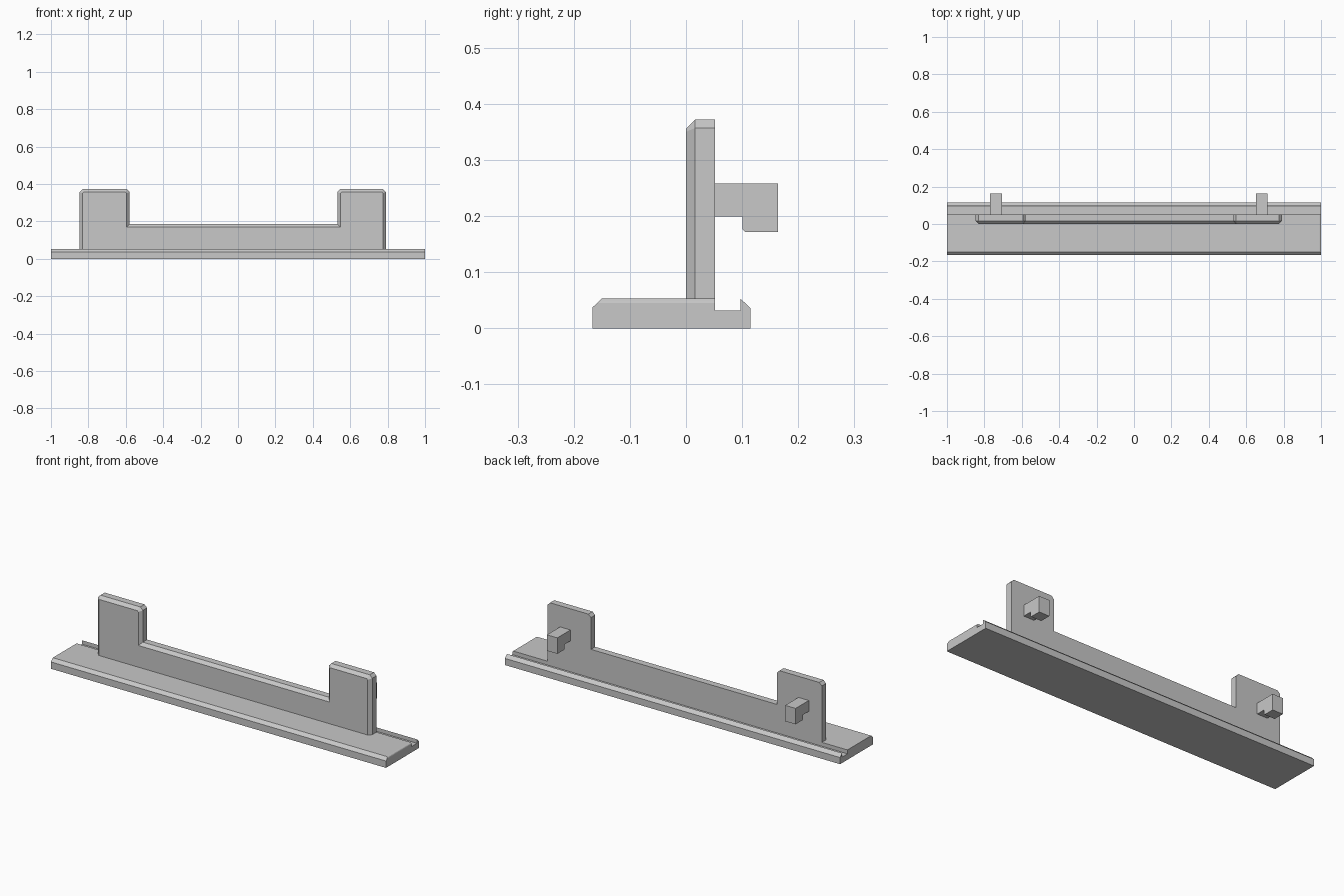
import bpy
import bmesh
from mathutils import Vector

cube = bpy.data.objects.get("Cube")
if cube:
    bpy.data.objects.remove(cube, do_unlink=True)

grey = bpy.data.materials.new("plain grey")
grey.use_nodes = True
colour = (0.58, 0.58, 0.58, 1)
grey.diffuse_color = colour
grey.node_tree.nodes["Principled BSDF"].inputs["Base Color"].default_value = colour


def prism(points, direction):
    """Extrude a closed 3D outline; return the mesh and its starting cap."""
    bm = bmesh.new()
    cap = bm.faces.new([bm.verts.new(p) for p in points])
    ext = bmesh.ops.extrude_face_region(bm, geom=[cap], use_keep_orig=True)
    verts = [g for g in ext["geom"] if isinstance(g, bmesh.types.BMVert)]
    bmesh.ops.translate(bm, verts=verts, vec=Vector(direction))
    bmesh.ops.recalc_face_normals(bm, faces=bm.faces)
    return bm, cap


def finish(bm, name):
    mesh = bpy.data.meshes.new(name)
    bm.to_mesh(mesh)
    bm.free()
    mesh.materials.append(grey)
    obj = bpy.data.objects.new(name, mesh)
    bpy.context.collection.objects.link(obj)
    return obj


# Base strip: chamfered front, groove and chamfered lip behind
base_profile = [
    (-0.167, 0), (0.115, 0), (0.115, 0.036), (0.097, 0.053), (0.097, 0.032),
    (0.052, 0.032), (0.052, 0.053), (-0.15, 0.053), (-0.167, 0.037),
]
bm, _ = prism([(-1, y, z) for y, z in base_profile], (2, 0, 0))
# Softened top edge at the left end
edge = [e for e in bm.edges
        if all(v.co.x > 0.99 and v.co.z > 0.05 and v.co.y < 0.06 for v in e.verts)]
bmesh.ops.bevel(bm, geom=edge, offset=0.008, segments=3, profile=0.5, affect='EDGES')
finish(bm, "base_strip")

# Upright plate: two towers with clipped corners joined by a low wall
clip, top, low, bottom = 0.015, 0.372, 0.186, 0.034


def tower(x0, x1):
    return [(x0, top - clip), (x0 + clip, top), (x1 - clip, top), (x1, top - clip)]


outline = ([(-0.847, bottom)] + tower(-0.847, -0.579) + [(-0.579, low), (0.531, low)]
           + tower(0.531, 0.79) + [(0.79, bottom)])
bevel = 0.016
bm, front = prism([(x, bevel, z) for x, z in outline], (0, 0.052 - bevel, 0))
# Chamfer around the front face
bmesh.ops.inset_region(bm, faces=[front], thickness=bevel, depth=bevel,
                       use_even_offset=True, use_boundary=True)
finish(bm, "upright_plate")

# Hooks on the back of the towers
hook_profile = [
    (0.05, 0.199), (0.101, 0.199), (0.101, 0.176), (0.105, 0.172),
    (0.164, 0.172), (0.164, 0.258), (0.05, 0.258),
]
for name, x in (("right_hook", -0.769), ("left_hook", 0.653)):
    bm, _ = prism([(x, y, z) for y, z in hook_profile], (0.062, 0, 0))
    finish(bm, name)
